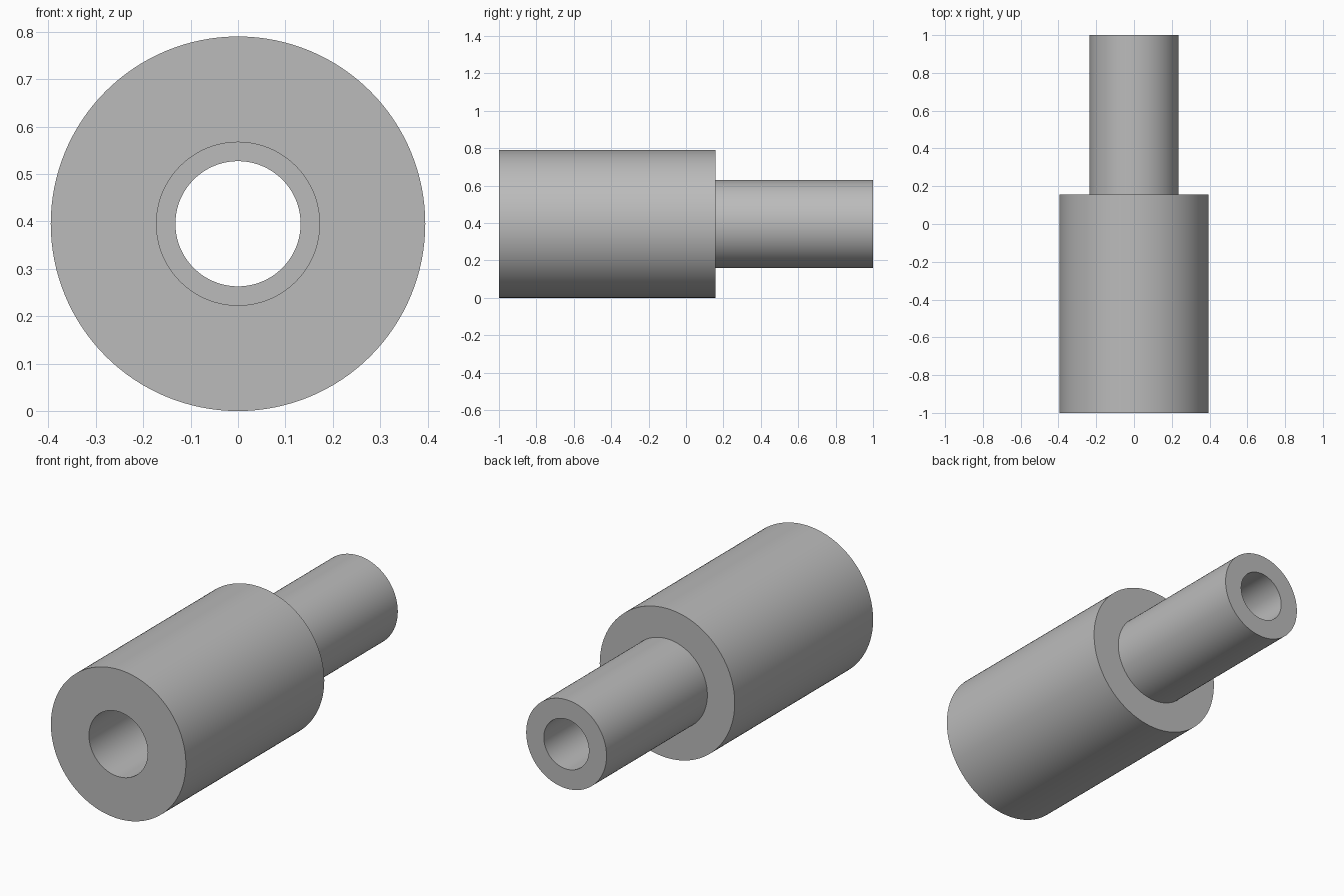
import bpy, bmesh, math
from mathutils import Matrix, Vector

cube = bpy.data.objects.get("Cube")
if cube:
    bpy.data.objects.remove(cube, do_unlink=True)

SEGMENTS = 128
AXIS_HEIGHT = 0.395
FRONT, SHOULDER, BACK = -1.0, 0.157, 1.0
BODY_R, NECK_R = 0.395, 0.235
WIDE_BORE_R, NARROW_BORE_R = 0.172, 0.132

grey = bpy.data.materials.new("plain grey")
grey.use_nodes = True
colour = (0.5, 0.5, 0.5, 1)
grey.diffuse_color = colour
grey.node_tree.nodes["Principled BSDF"].inputs["Base Color"].default_value = colour


def lathe(name, profile):
    """Turn a closed (radius, y) profile around the long axis."""
    bm = bmesh.new()
    rings = []
    for r, y in profile:
        ring = []
        for i in range(SEGMENTS):
            a = math.tau * i / SEGMENTS
            ring.append(bm.verts.new((r * math.cos(a), y, r * math.sin(a) + AXIS_HEIGHT)))
        rings.append(ring)
    for k, ring in enumerate(rings):
        following = rings[(k + 1) % len(rings)]
        for i in range(SEGMENTS):
            j = (i + 1) % SEGMENTS
            bm.faces.new((ring[i], ring[j], following[j], following[i]))
    bmesh.ops.recalc_face_normals(bm, faces=bm.faces)
    mesh = bpy.data.meshes.new(name)
    bm.to_mesh(mesh)
    bm.free()
    mesh.materials.append(grey)
    obj = bpy.data.objects.new(name, mesh)
    bpy.context.collection.objects.link(obj)
    bpy.ops.object.select_all(action="DESELECT")
    obj.select_set(True)
    bpy.context.view_layer.objects.active = obj
    bpy.ops.object.shade_smooth_by_angle(angle=math.radians(30))
    return obj


# Stepped sleeve: thick body, thinner neck, and a bore that narrows at the shoulder
lathe("stepped_sleeve", [
    (BODY_R, FRONT), (BODY_R, SHOULDER),
    (NECK_R, SHOULDER), (NECK_R, BACK),
    (NARROW_BORE_R, BACK), (NARROW_BORE_R, SHOULDER),
    (WIDE_BORE_R, SHOULDER), (WIDE_BORE_R, FRONT),
])
